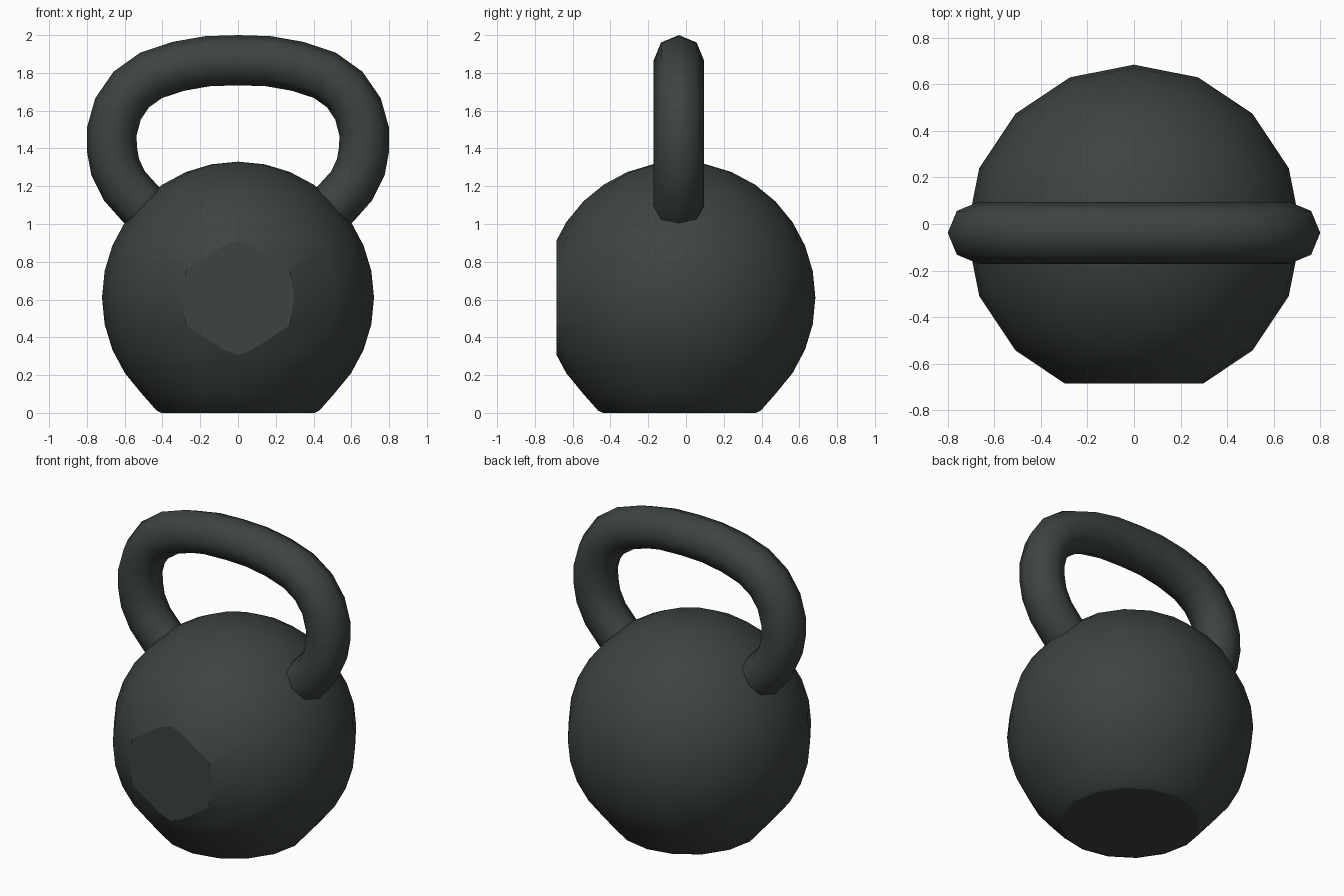
import bpy
import bmesh
import math
from mathutils import Vector

cube = bpy.data.objects.get("Cube")
if cube:
    bpy.data.objects.remove(cube)

RADIUS = 0.72
CENTRE = Vector((0, -0.035, 0.61))
TUBE = 0.133
SIDES = 8

iron = bpy.data.materials.new("dark_iron")
iron.use_nodes = True
colour = (0.045, 0.057, 0.053, 1)
iron.diffuse_color = colour
shader = next(n for n in iron.node_tree.nodes if n.type == "BSDF_PRINCIPLED")
shader.inputs["Base Color"].default_value = colour


def finish(bm, name):
    """Turn a bmesh into a smooth-shaded iron object."""
    bmesh.ops.recalc_face_normals(bm, faces=bm.faces)
    for face in bm.faces:
        face.smooth = True
    mesh = bpy.data.meshes.new(name)
    bm.to_mesh(mesh)
    bm.free()
    mesh.materials.append(iron)
    obj = bpy.data.objects.new(name, mesh)
    bpy.context.collection.objects.link(obj)
    return obj


def cut_flat(bm, point, normal):
    """Slice off everything beyond a plane and cap it with a crisp rim."""
    geom = bm.verts[:] + bm.edges[:] + bm.faces[:]
    cut = bmesh.ops.bisect_plane(bm, geom=geom, plane_co=point,
                                 plane_no=normal, clear_outer=True)
    rim = [e for e in cut["geom_cut"] if isinstance(e, bmesh.types.BMEdge)]
    bmesh.ops.edgeloop_fill(bm, edges=rim)
    for edge in rim:
        edge.smooth = False


# Ball body, with a flat face in front and a wide flat base
bm = bmesh.new()
bmesh.ops.create_uvsphere(bm, u_segments=16, v_segments=16, radius=RADIUS)
for v in bm.verts:
    polar = math.degrees(math.acos(max(-1, min(1, v.co.z / RADIUS))))
    ring = round(polar / 11.25)
    if ring == 13:
        v.co.xy = v.co.xy.normalized() * 0.43
    elif ring == 14:
        v.co.xy = v.co.xy.normalized() * 0.405
    v.co += CENTRE
cut_flat(bm, (0, -0.685, 0), (0, -1, 0))
for v in bm.verts:
    v.co.z = max(v.co.z, 0)
bm.normal_update()
for edge in bm.edges:
    flat = [all(v.co.z < 0.001 for v in f.verts) for f in edge.link_faces]
    if any(flat) and not all(flat):
        edge.smooth = False
finish(bm, "body")

# Handle: an eight-sided tube swept along a mirrored arch
half = [(0.16, 1.862), (0.315, 1.835), (0.46, 1.787), (0.565, 1.712),
        (0.635, 1.61), (0.668, 1.49), (0.668, 1.40), (0.65, 1.30),
        (0.60, 1.20), (0.515, 1.105), (0.40, 1.0)]
arch = [(-x, z) for x, z in reversed(half)] + [(0, 1.867)] + half
path = [Vector((x, -0.038, z)) for x, z in arch]

bm = bmesh.new()
rings = []
for i, point in enumerate(path):
    before, after = path[max(i - 1, 0)], path[min(i + 1, len(path) - 1)]
    tangent = (after - before).normalized()
    side = Vector((0, 1, 0))
    outward = side.cross(tangent)
    ring = []
    for k in range(SIDES):
        a = math.tau * k / SIDES
        offset = (outward * math.cos(a) + side * math.sin(a)) * TUBE
        ring.append(bm.verts.new(point + offset))
    rings.append(ring)
for a, b in zip(rings, rings[1:]):
    for k in range(SIDES):
        n = (k + 1) % SIDES
        bm.faces.new((a[k], a[n], b[n], b[k]))
bm.faces.new(rings[0])
bm.faces.new(rings[-1])
finish(bm, "handle")
